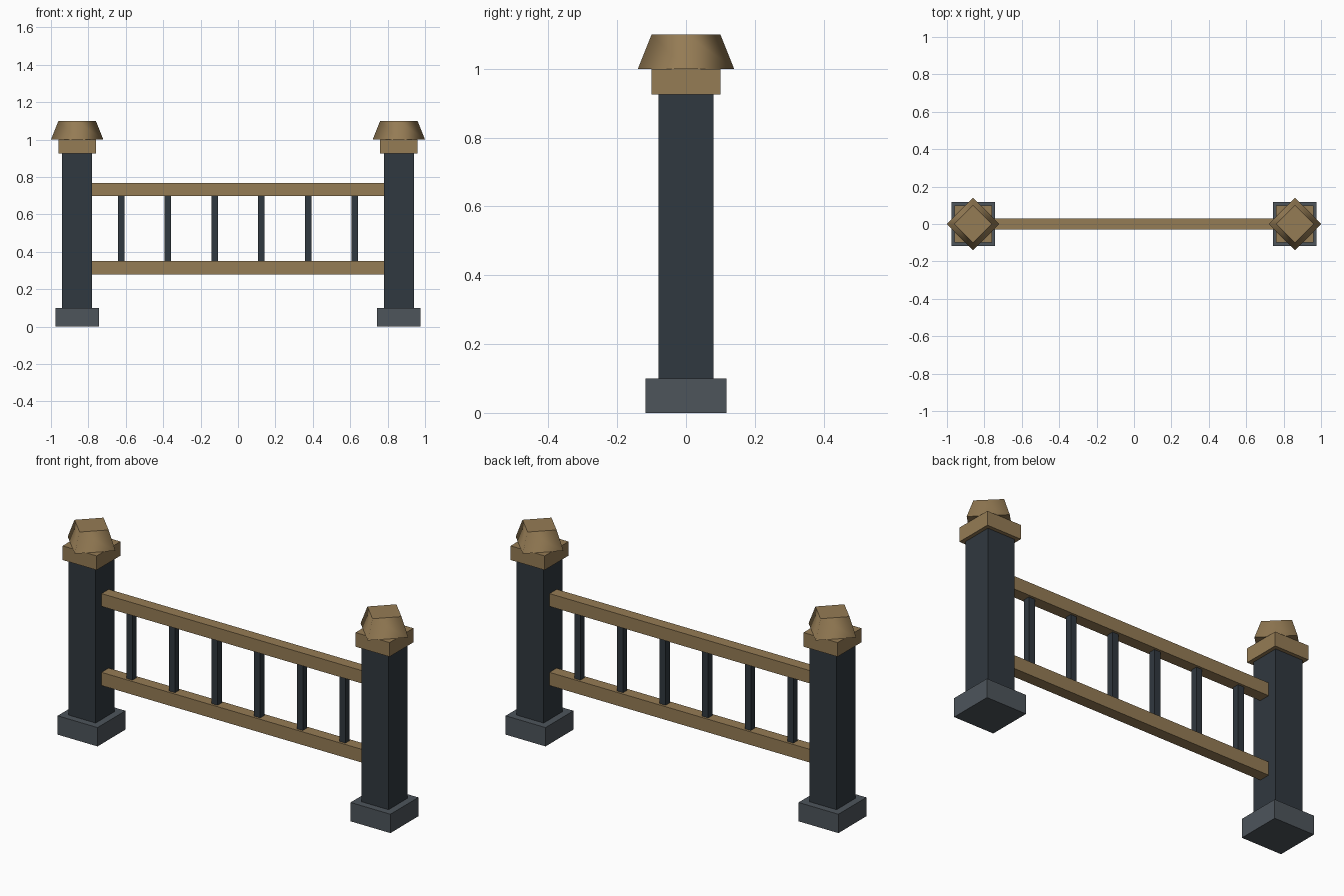
import bpy, math

if "Cube" in bpy.data.objects:
    bpy.data.objects.remove(bpy.data.objects["Cube"])


def material(name, rgb):
    m = bpy.data.materials.new(name)
    m.diffuse_color = (*rgb, 1)
    m.use_nodes = True
    m.node_tree.nodes["Principled BSDF"].inputs["Base Color"].default_value = m.diffuse_color
    return m


WOOD = material("wood", (0.30, 0.20, 0.09))
DARK = material("dark_metal", (0.03, 0.04, 0.05))
STONE = material("stone", (0.075, 0.09, 0.105))


def box(name, x, width, depth, z0, z1, mat):
    bpy.ops.mesh.primitive_cube_add(size=1, location=(x, 0, (z0 + z1) / 2))
    o = bpy.context.object
    o.name = name
    o.scale = (width, depth, z1 - z0)
    bpy.ops.object.transform_apply(location=False, rotation=False, scale=True)
    o.data.materials.append(mat)
    return o


POST_X = 0.86

for side, x in (("left", -POST_X), ("right", POST_X)):
    # Post with plinth and collar
    box(f"{side}_base", x, 0.234, 0.234, 0.0, 0.10, STONE)
    box(f"{side}_post", x, 0.16, 0.16, 0.10, 0.925, DARK)
    box(f"{side}_collar", x, 0.20, 0.20, 0.925, 1.0, WOOD)

    # Tapered four-sided cap, turned corner-on, with softly shaded sides
    bpy.ops.mesh.primitive_cone_add(vertices=4, radius1=0.14, radius2=0.10,
                                    depth=0.10, location=(x, 0, 1.05))
    cap = bpy.context.object
    cap.name = f"{side}_cap"
    cap.data.materials.append(WOOD)
    for p in cap.data.polygons:
        p.use_smooth = abs(p.normal.z) < 0.9

# Rails between the inner post faces
RAIL_LENGTH = 2 * (POST_X - 0.08)
box("bottom_rail", 0, RAIL_LENGTH, 0.06, 0.28, 0.35, WOOD)
box("top_rail", 0, RAIL_LENGTH, 0.06, 0.70, 0.768, WOOD)

# Balusters
for i in range(6):
    box(f"baluster_{i + 1}", -0.625 + 0.25 * i, 0.035, 0.035, 0.35, 0.70, DARK)
